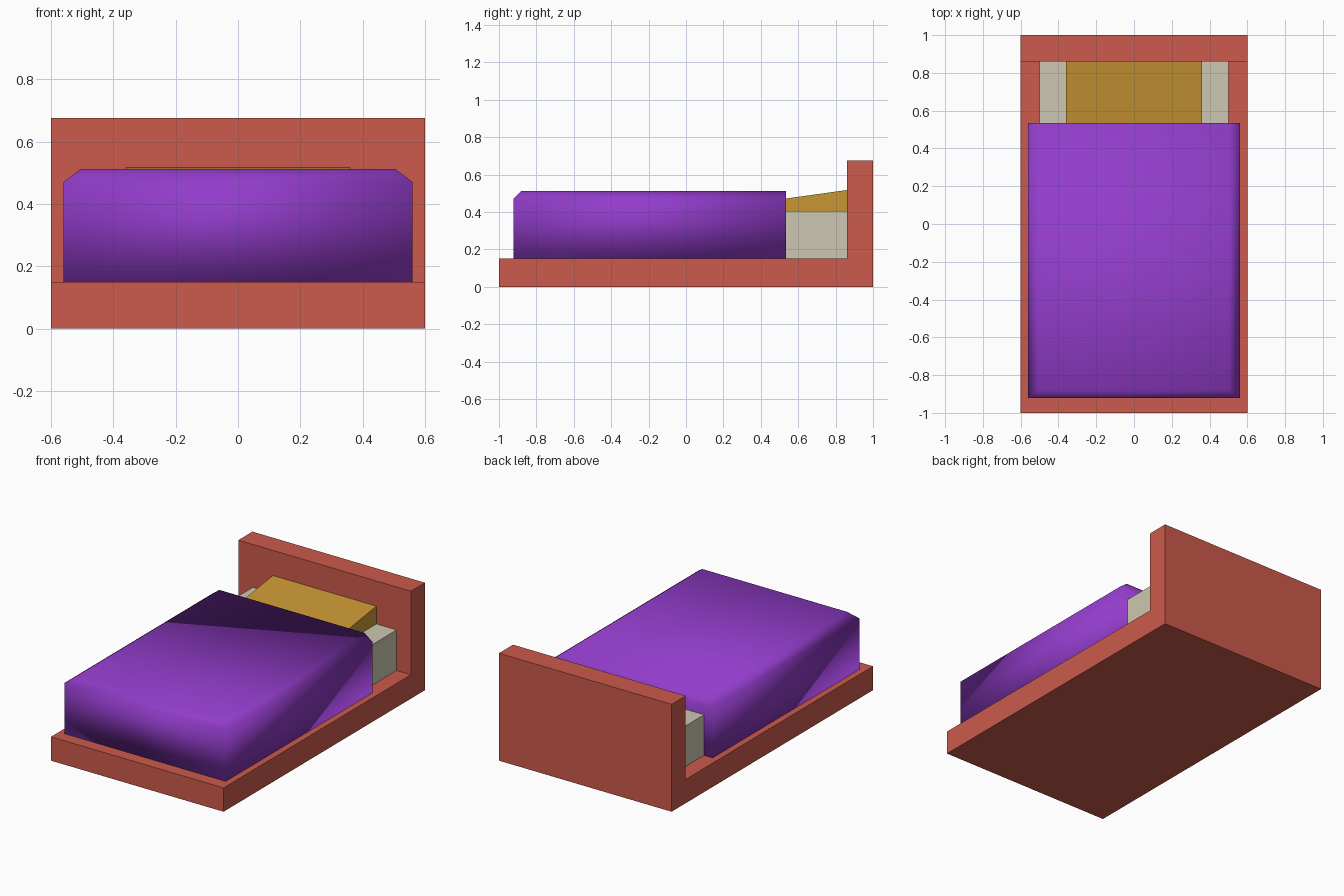
import bpy, bmesh

if "Cube" in bpy.data.objects:
    bpy.data.objects.remove(bpy.data.objects["Cube"])


def material(name, rgb):
    lin = [((c / 255 + 0.055) / 1.055) ** 2.4 for c in rgb]
    m = bpy.data.materials.new(name)
    m.diffuse_color = (*lin, 1)
    m.use_nodes = True
    m.node_tree.nodes["Principled BSDF"].inputs["Base Color"].default_value = m.diffuse_color
    return m


def finish(bm, name, mat, smooth=False):
    bmesh.ops.recalc_face_normals(bm, faces=bm.faces[:])
    for f in bm.faces:
        f.smooth = smooth
    me = bpy.data.meshes.new(name)
    bm.to_mesh(me)
    bm.free()
    me.materials.append(mat)
    ob = bpy.data.objects.new(name, me)
    bpy.context.collection.objects.link(ob)
    return ob


def extrude_x(name, profile, half_width, mat):
    """Extrude a side (y, z) profile symmetrically along x."""
    bm = bmesh.new()
    left, right = [[bm.verts.new((s * half_width, y, z)) for y, z in profile] for s in (-1, 1)]
    bm.faces.new(left)
    bm.faces.new(right)
    n = len(profile)
    for i in range(n):
        j = (i + 1) % n
        bm.faces.new((left[i], left[j], right[j], right[i]))
    return finish(bm, name, mat)


red = material("red wood", (204, 90, 76))
cream = material("cream", (206, 199, 178))
gold = material("gold", (200, 150, 51))
purple = material("purple", (146, 60, 202))

# Base and headboard, one L-shaped solid
extrude_x("bed_frame", [(-1, 0), (1, 0), (1, 0.675), (0.86, 0.675), (0.86, 0.15), (-1, 0.15)], 0.6, red)

# Mattress, mostly hidden under the blanket
extrude_x("mattress", [(-0.86, 0.15), (0.86, 0.15), (0.86, 0.405), (-0.86, 0.405)], 0.5, cream)

# Wedge pillow leaning up to the headboard
extrude_x("pillow", [(0.45, 0.405), (0.86, 0.405), (0.86, 0.517), (0.45, 0.46)], 0.36, gold)

# Blanket: stacked rectangles, top chamfered on the sides and foot only
bm = bmesh.new()
loops = []
for hx, y0, z in ((0.56, -0.922, 0.15), (0.56, -0.922, 0.47), (0.505, -0.88, 0.512)):
    loops.append([bm.verts.new((x, y, z)) for x, y in
                  ((-hx, y0), (hx, y0), (hx, 0.535), (-hx, 0.535))])
for a, b in zip(loops, loops[1:]):
    for i in range(4):
        j = (i + 1) % 4
        bm.faces.new((a[i], a[j], b[j], b[i]))
bm.faces.new(loops[0])
bm.faces.new(loops[-1])
finish(bm, "blanket", purple, smooth=True)
